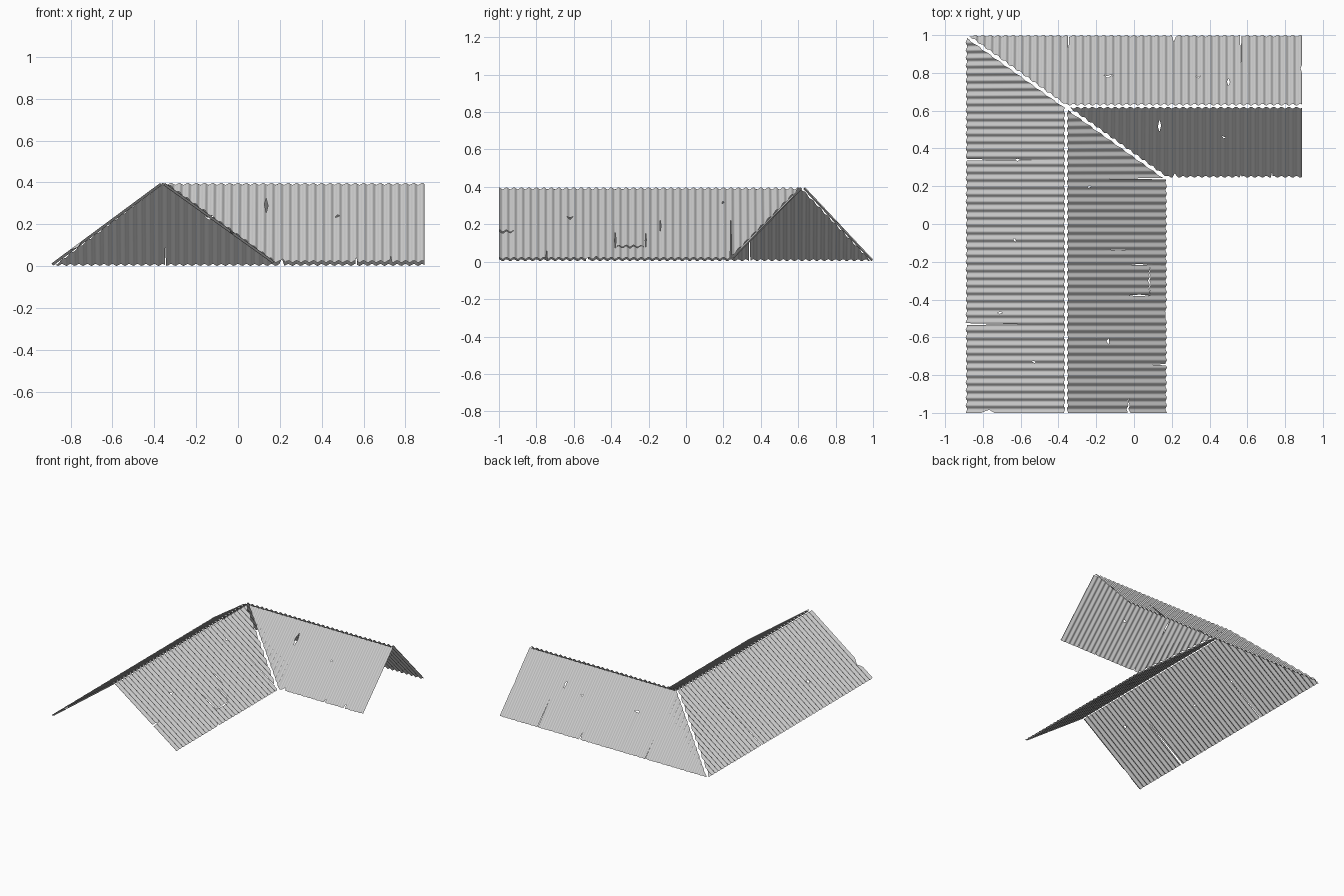
import bpy, bmesh, math
from mathutils import Vector

cube = bpy.data.objects.get("Cube")
if cube:
    bpy.data.objects.remove(cube)

PITCH = 0.04      # corrugation wavelength
AMP = 0.0065      # corrugation half height
STEPS = 8         # strips per wave

# Hip and valley share one diagonal in plan
HIP_POINT = Vector((-0.36, 0.62, 0))
HIP_DIR = (Vector((0.17, 0.245, 0)) - Vector((-0.89, 1.0, 0))).normalized()
HIP_NORMAL = Vector((-HIP_DIR.y, HIP_DIR.x, 0))
HIP_GAP = 0.009

metal = bpy.data.materials.new("weathered grey metal")
metal.use_nodes = True
GREY = (0.6, 0.6, 0.6, 1)
metal.diffuse_color = GREY
metal.node_tree.nodes["Principled BSDF"].inputs["Base Color"].default_value = GREY


def bisect(bm, faces, point, normal, clear=False):
    geom = set(faces)
    for f in faces:
        geom.update(f.edges)
        geom.update(f.verts)
    bmesh.ops.bisect_plane(bm, geom=list(geom), plane_co=point, plane_no=normal,
                           dist=1e-6, clear_outer=clear)


def cut_diamond(bm, x, y, rx, ry):
    """Cut a diamond hole, notch or tapered slit in the flat sheet."""
    def near(f):
        return (min(v.co.x for v in f.verts) < x + rx and max(v.co.x for v in f.verts) > x - rx and
                min(v.co.y for v in f.verts) < y + ry and max(v.co.y for v in f.verts) > y - ry)
    for sx in (-1, 1):
        for sy in (-1, 1):
            faces = [f for f in bm.faces if near(f)]
            bisect(bm, faces, (x + sx * rx, y, 0), (sx / rx, sy / ry, 0))
    torn = []
    for f in bm.faces:
        c = f.calc_center_median()
        if abs(c.x - x) / rx + abs(c.y - y) / ry < 1:
            torn.append(f)
    bmesh.ops.delete(bm, geom=torn, context='FACES')


def sheet(name, along, start, end, eave, ridge, low, high, side, damage):
    """Corrugated slope: laid flat in plan, trimmed, torn, then lifted and waved."""
    across = 1 - along
    bm = bmesh.new()
    count = round((end - start) / PITCH * STEPS)
    previous = None
    for i in range(count + 1):
        row = []
        for edge in (eave, ridge):
            p = [0, 0, 0]
            p[along] = start + (end - start) * i / count
            p[across] = edge
            row.append(bm.verts.new(p))
        if previous:
            bm.faces.new((previous[0], row[0], row[1], previous[1]))
        previous = row
    # Trim at the diagonal
    bisect(bm, bm.faces[:], HIP_POINT + HIP_NORMAL * HIP_GAP * side, HIP_NORMAL * -side, True)
    for d in damage:
        cut_diamond(bm, *d)
    # Lift to the slope and push along its normal
    run, rise = ridge - eave, high - low
    normal = Vector((0, 0, abs(run)))
    normal[across] = -rise * math.copysign(1, run)
    normal.normalize()
    for v in bm.verts:
        wave = AMP * math.cos(math.tau * v.co[along] / PITCH)
        v.co.z = low + rise * (v.co[across] - eave) / run
        v.co += normal * wave
    bmesh.ops.recalc_face_normals(bm, faces=bm.faces[:])
    if sum(f.normal.z for f in bm.faces) < 0:
        bmesh.ops.reverse_faces(bm, faces=bm.faces[:])
    for f in bm.faces:
        f.smooth = True
    mesh = bpy.data.meshes.new(name)
    bm.to_mesh(mesh)
    bm.free()
    mesh.materials.append(metal)
    bpy.context.collection.objects.link(bpy.data.objects.new(name, mesh))


# Long wing, ridge running front to back
sheet("long_wing_right_slope", 1, -1, 1, -0.887, -0.368, 0.008, 0.392, -1, [
    (-0.89, 0.34, 0.27, 0.004), (-0.89, -0.53, 0.32, 0.005),
    (-0.62, 0.34, 0.016, 0.006), (-0.63, -0.085, 0.007, 0.011),
    (-0.71, -0.47, 0.013, 0.006), (-0.53, -0.73, 0.01, 0.006),
    (-0.77, -1, 0.035, 0.017)])
sheet("long_wing_left_slope", 1, -1, 0.62, 0.17, -0.352, 0.018, 0.392, -1, [
    (-0.24, 0.197, 0.009, 0.006), (0.17, 0.24, 0.34, 0.004),
    (-0.08, -0.137, 0.05, 0.003), (0.03, -0.215, 0.055, 0.003),
    (0.03, -0.378, 0.06, 0.004), (0.082, -0.3, 0.004, 0.085),
    (-0.135, -0.62, 0.007, 0.018), (0.17, -0.745, 0.07, 0.004),
    (0.17, -0.48, 0.008, 0.02), (-0.03, -1, 0.007, 0.085)])

# Short wing, ridge running side to side
sheet("short_wing_back_slope", 0, -0.89, 0.89, 0.996, 0.632, 0.006, 0.393, 1, [
    (0.21, 1, 0.013, 0.035), (-0.347, 1, 0.003, 0.1),
    (0.565, 1, 0.004, 0.15), (-0.135, 0.783, 0.026, 0.005),
    (0.34, 0.782, 0.012, 0.004), (0.5, 0.755, 0.008, 0.02),
    (0.89, 0.82, 0.008, 0.025)])
sheet("short_wing_front_slope", 0, -0.36, 0.89, 0.25, 0.616, 0.022, 0.393, 1, [
    (0.135, 0.517, 0.009, 0.033), (0.475, 0.462, 0.011, 0.005),
    (0.73, 0.25, 0.005, 0.025), (0.215, 0.25, 0.012, 0.015),
    (0.565, 0.25, 0.006, 0.015)])
